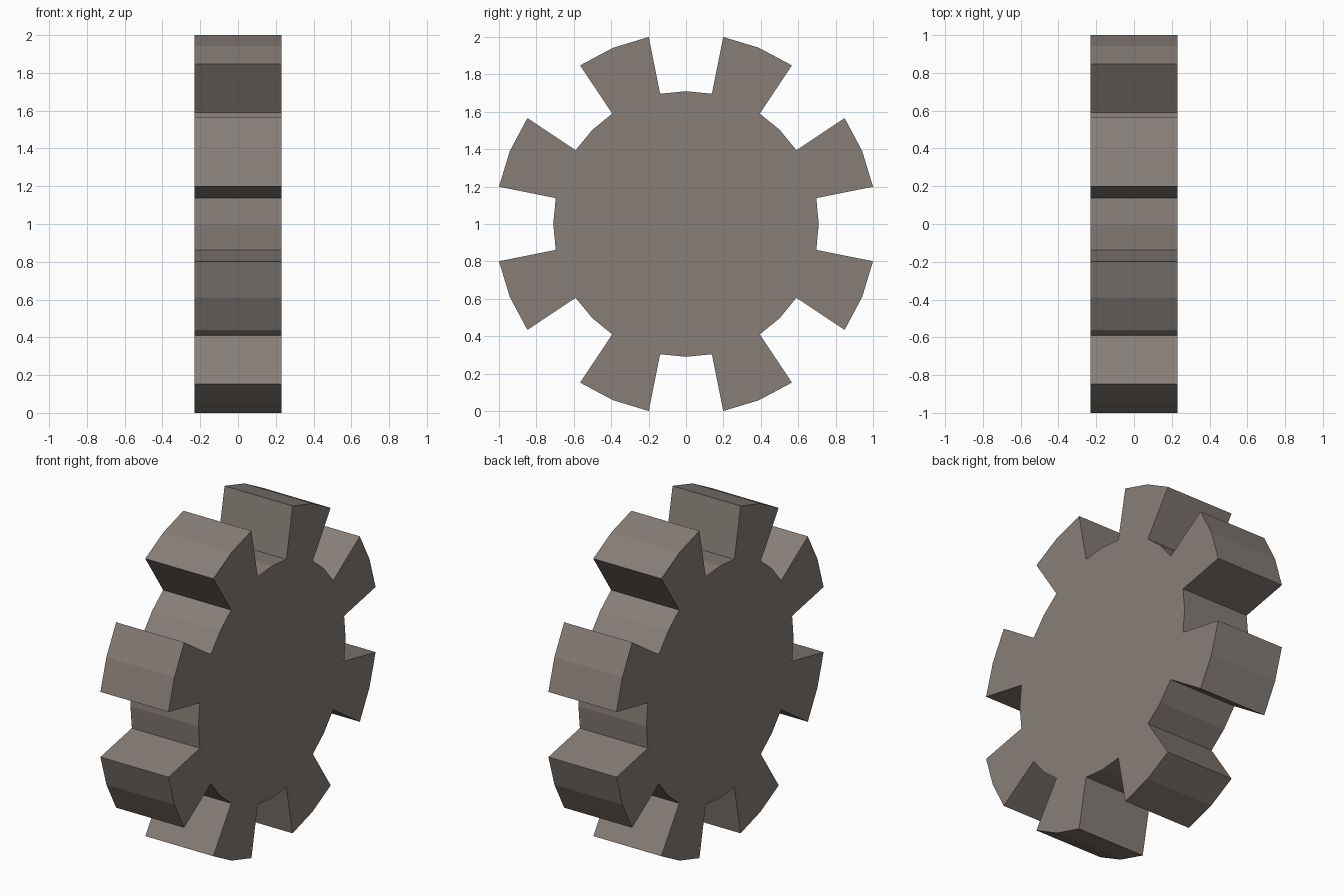
import bpy, bmesh, math

if "Cube" in bpy.data.objects:
    bpy.data.objects.remove(bpy.data.objects["Cube"])

TEETH = 8
R_OUT = 1 / math.cos(math.radians(11.25))   # tooth tips, fits a 2 unit box
R_IN = 0.71                                 # notch floor
HALF = 0.23                                 # half thickness along x

mat = bpy.data.materials.new("warm_grey_metal")
mat.diffuse_color = (0.242, 0.209, 0.187, 1)
mat.use_nodes = True
mat.node_tree.nodes["Principled BSDF"].inputs["Base Color"].default_value = mat.diffuse_color

# Gear outline: three points per tooth, three per notch
outline = []
step = 2 * math.pi / TEETH
for i in range(TEETH):
    for radius, centre in ((R_IN, i * step), (R_OUT, (i + 0.5) * step)):
        for k in (-1, 0, 1):
            a = centre + k * step / 4
            outline.append((radius * math.cos(a), 1 + radius * math.sin(a)))

# Extrude outline along x
bm = bmesh.new()
face = bm.faces.new([bm.verts.new((-HALF, y, z)) for y, z in outline])
ext = bmesh.ops.extrude_face_region(bm, geom=[face], use_keep_orig=True)
moved = [g for g in ext["geom"] if isinstance(g, bmesh.types.BMVert)]
bmesh.ops.translate(bm, verts=moved, vec=(2 * HALF, 0, 0))
bmesh.ops.recalc_face_normals(bm, faces=bm.faces)

mesh = bpy.data.meshes.new("gear_wheel")
bm.to_mesh(mesh)
bm.free()
mesh.materials.append(mat)
gear = bpy.data.objects.new("gear_wheel", mesh)
bpy.context.collection.objects.link(gear)
